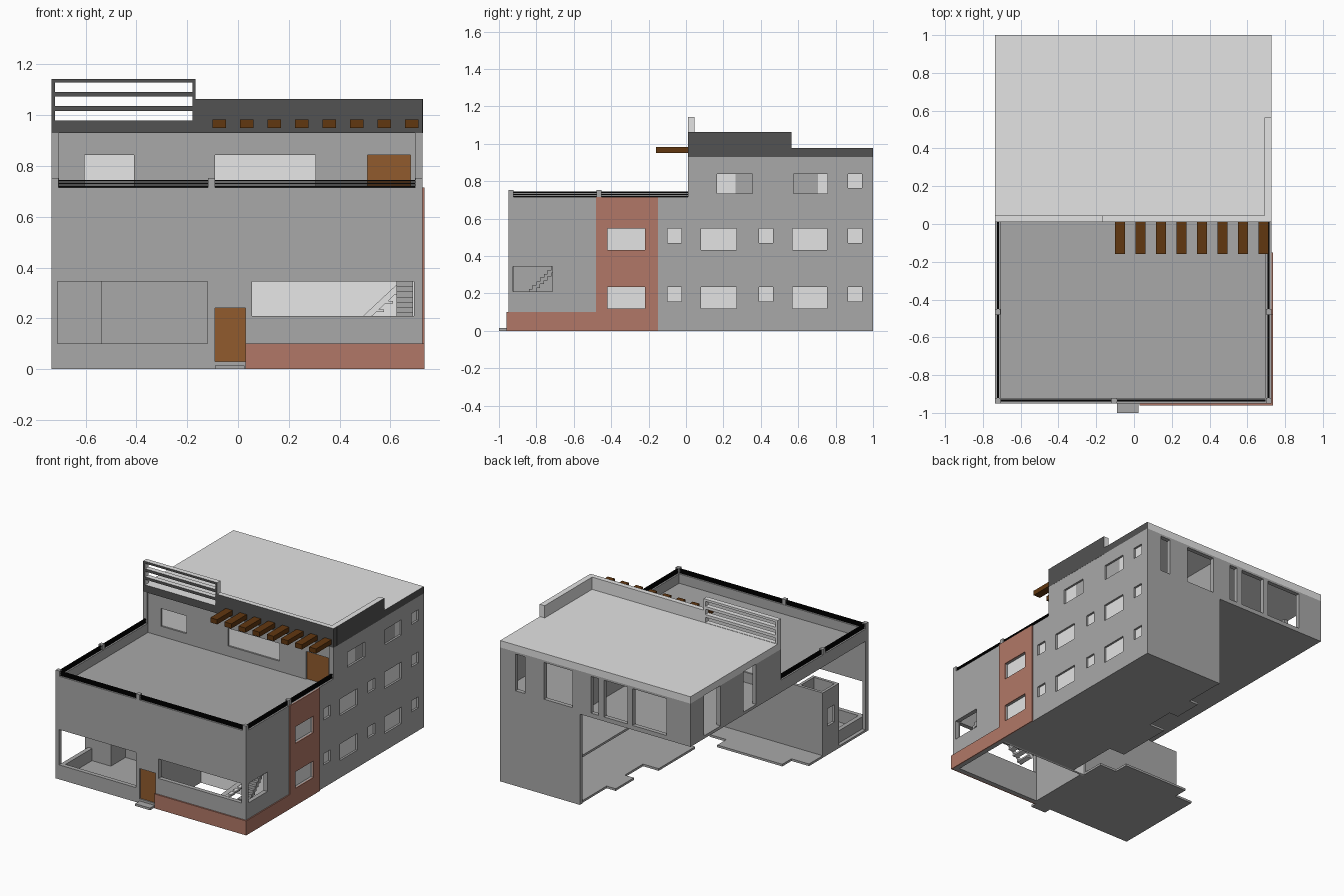
import bpy, bmesh, math
from mathutils import Matrix

if "Cube" in bpy.data.objects:
    bpy.data.objects.remove(bpy.data.objects["Cube"])


def mat(name, c):
    m = bpy.data.materials.new(name)
    m.diffuse_color = (*c, 1)
    m.use_nodes = True
    m.node_tree.nodes["Principled BSDF"].inputs["Base Color"].default_value = m.diffuse_color
    return m


WALL = mat("grey_plaster", (.395, .395, .395))
LIGHT = mat("light_grey", (.77, .77, .77))
PALE = mat("pale_glass", (.97, .97, .97))
DARK = mat("dark_fascia", (.085, .085, .085))
BRICK = mat("brick_red", (.44, .187, .135))
DOOR = mat("door_wood", (.285, .104, .026))
BEAM = mat("beam_wood", (.12, .038, .005))
BLACK = mat("black_metal", (.001, .001, .001))


def boxes(name, material, items):
    """One object from boxes given as (x0, x1, y0, y1, z0, z1)."""
    bm = bmesh.new()
    for x0, x1, y0, y1, z0, z1 in items:
        m = Matrix.Translation(((x0 + x1) / 2, (y0 + y1) / 2, (z0 + z1) / 2))
        m = m @ Matrix.Diagonal((x1 - x0, y1 - y0, z1 - z0, 1))
        bmesh.ops.create_cube(bm, size=1, matrix=m)
    me = bpy.data.meshes.new(name)
    bm.to_mesh(me)
    bm.free()
    ob = bpy.data.objects.new(name, me)
    bpy.context.collection.objects.link(ob)
    me.materials.append(material)
    return ob


def cut(ob, items):
    """Cut separate box openings out of an object."""
    cutter = boxes("cutter", WALL, items)
    md = ob.modifiers.new("openings", 'BOOLEAN')
    md.operation, md.solver, md.object = 'DIFFERENCE', 'EXACT', cutter
    bpy.context.view_layer.objects.active = ob
    bpy.ops.object.modifier_apply(modifier=md.name)
    bpy.data.objects.remove(cutter)


def dark_outside(ob, right=True):
    """Dark colour on faces turned to the street sides (front and right)."""
    ob.data.materials.append(DARK)
    for p in ob.data.polygons:
        if p.normal.y < -.5 or (right and p.normal.x > .5):
            p.material_index = 1


L, R, F, B = -.735, .727, -.95, 1.0     # outer wall limits
T = .03                                  # wall thickness
FLOOR, EAVE = .65, .93

# Right wall windows (y0, y1, z0, z1)
side = []
for base in (.12, .432):
    side += [(a, b, base, base + .115) for a, b in
             ((-.42, -.22), (.08, .27), (.57, .755))]
    side += [(a, a + .075, base + .038, base + .115) for a in (-.1, .39, .865)]
side += [(.865, .94, .765, .84)]
# Top storey windows, partly screened from inside
split = [(.165, .265, .355, .735, .84), (.705, .757, .575, .735, .84)]
top = [(min(a, c), max(b, c), z0, z1) for a, b, c, z0, z1 in split]
screens = [(.265, .355, .735, .84), (.575, .705, .735, .84)]
panes = side + [(a, b, z0, z1) for a, b, c, z0, z1 in split]
corner_window = (-.925, -.715, .21, .345)
side_cuts = [(R - .1, R + .1, *w) for w in side + top + [corner_window]]

# Right wall, tall at the back and low along the terrace
cut(boxes("right_wall_low", WALL, [(R - T, R, F, .01, 0, .715)]),
    [c for c in side_cuts if c[2] < 0])
cut(boxes("right_wall_tall", WALL, [(R - T, R, .01, B, 0, EAVE)]),
    [c for c in side_cuts if c[2] > 0])
boxes("side_window_panes", LIGHT, [(R - .022, R - .014, *w) for w in panes])
boxes("side_window_screens", WALL, [(R - .022, R - .014, *w) for w in screens])

# Brick cladding: side bay and base around the front right corner
cut(boxes("brick_bay", BRICK, [(R, .735, -.48, -.15, 0, .715)]),
    [c for c in side_cuts if -.45 < c[2] < -.2])
boxes("brick_base", BRICK, [(R, .735, -.96, -.48, 0, .1),
                            (.03, .735, -.96, F, 0, .1)])

# Front wall with porch opening, doorway and long window
front = boxes("front_wall", WALL, [(L, R - T, F, F + T, 0, .715)])
cut(front, [(-.71, -.12, -1, -.9, .1, .345),
            (-.09, .03, -1, -.9, .03, .24),
            (.055, .694, -1, -.9, .21, .345)])
boxes("front_door", DOOR, [(-.09, .03, F + .008, F + .02, .03, .24)])
boxes("front_step", WALL, [(-.09, .025, -1, F, 0, .015)])

# Terrace side parapet, left
boxes("left_parapet", WALL, [(L, L + T, F + T, .01, .63, .715)])

# Floors
boxes("upper_floor", WALL, [(L, R - .005, F + .005, B - .005, .63, FLOOR)])
boxes("middle_floor", WALL, [(.12, R - T, -.15, B - T, .315, .33)])
boxes("ground_floor", WALL, [(.12, R - .005, -.47, B - .005, 0, .015),
                             (.0, .12, -.1, .3, 0, .015),
                             (.05, .12, .5, .7, 0, .015),
                             (L, .03, F + .005, -.3, 0, .015),
                             (-.6, -.1, -.3, -.2, 0, .015)])

# Porch: low side wall, small hollow room with an opening, and back wall
boxes("porch_low_wall", WALL, [(-.71, -.68, F + T, -.63, .015, .1)])
room = boxes("porch_room", WALL, [(L, -.535, -.63, -.45, .015, .45)])
cut(room, [(L + .02, -.555, -.61, -.47, .02, .6)])
cut(room, [(L - .05, L + .05, -.58, -.5, .2, .32)])
boxes("porch_back_wall", WALL, [(-.535, .03, -.47, -.45, .015, .45)])

# Lobby partitions
boxes("lobby_side_walls", WALL, [(-.12, -.1, F + T, -.47, .015, .63),
                                 (.03, .05, F + T, -.48, 0, .63)])
boxes("stair_room_back_wall", PALE, [(.03, R - T, -.48, -.465, 0, .63)])

# Stair in the corner room: cross flight, sloping flight and handrail
boxes("stair_steps", WALL, [(.625, .69, -.84 + .02 * i, -.82 + .02 * i,
                             .19 + .02 * i, .225 + .02 * i) for i in range(7)])
boxes("stair_landing", WALL, [(.625, .69, -.9, -.84, .19, .205)])
for nm, y in (("stair_stringer_front", -.7), ("stair_stringer_back", -.6)):
    s = boxes(nm, LIGHT, [(-.2, .2, -.005, .005, -.012, .012)])
    s.location = (.5, y, .2)
    s.rotation_euler = (0, -math.radians(43), 0)
boxes("stair_treads", LIGHT, [(.36 + .035 * i, .4 + .035 * i, -.7, -.6,
                               .06 + .033 * i, .07 + .033 * i) for i in range(8)])

# Back wall: solid lower part on the right, openings on the top storey
boxes("back_wall_lower", WALL, [(.115, R - T, B - T, B, 0, .63)])
back = boxes("back_wall_upper", WALL, [(L, R - T, B - T, B, .63, EAVE)])
cut(back, [(a, b, .9, 1.1, z, .915) for a, b, z in
           ((.535, .61, .66), (.17, .39, .66), (-.03, .03, .66),
            (-.25, -.07, .66), (-.55, -.29, .66))])

# Left wall of the top storey with tall gaps
boxes("left_wall_upper", WALL, [(L, L + T, .85, B - T, .63, EAVE),
                                (L, L + T, .42, .67, .63, EAVE),
                                (L, L + T, .01, .28, .63, EAVE)])
# Top storey partitions
boxes("upper_partitions", WALL, [(.1, .12, .45, B - T, FLOOR, EAVE),
                                 (-.3, .12, .45, .47, FLOOR, EAVE),
                                 (.4, R - T, .45, .47, FLOOR, EAVE)])

# Top storey wall facing the terrace
tw = boxes("terrace_wall", WALL, [(L + T, R - T, .02, .05, FLOOR, EAVE)])
openings = [(-.605, -.41, .72, .843), (-.09, .305, .72, .843), (.51, .68, FLOOR - .01, .843)]
cut(tw, [(a, b, -.1, .1, c, d) for a, b, c, d in openings])
boxes("terrace_window_panes", PALE, [(a, b, .032, .04, c, d) for a, b, c, d in openings[:2]])
boxes("terrace_door", DOOR, [(.51, .68, .028, .04, FLOOR, .843)])

# Roof slab and raised parapets
dark_outside(boxes("roof_slab", LIGHT, [(L, R, .012, B, EAVE, .978)]))
dark_outside(boxes("roof_parapet", LIGHT, [(-.17, R, .01, .045, EAVE, 1.063),
                                           (.69, R + .001, .045, .565, EAVE, 1.063)]))
screen = boxes("slatted_screen", LIGHT, [(L, -.167, .01, .045, EAVE, 1.143)])
cut(screen, [(-.72, -.18, -.1, .2, a, b) for a, b in
             ((.98, 1.017), (1.036, 1.073), (1.092, 1.128))])
dark_outside(screen, right=False)

# Pergola beams
boxes("pergola_beams", BEAM, [(-.101 + .1085 * i, -.048 + .1085 * i, -.16, .012, .95, .983)
                              for i in range(8)])

# Terrace railing bars and posts
bars = []
for z in (.716, .727, .738):
    z1 = z + .007
    bars += [(L + .025, -.118, F + .01, F + .02, z, z1),
             (-.09, R - .03, F + .01, F + .02, z, z1),
             (L + .01, L + .02, F + .025, .01, z, z1),
             (R - .02, R - .01, F + .025, .01, z, z1)]
boxes("railing_bars", BLACK, bars)
posts = [(L + .014, F + .014), (R - .014, F + .014), (-.104, F + .014),
         (L + .014, -.465), (R - .014, -.465)]
boxes("railing_posts", WALL, [(x - .014, x + .014, y - .014, y + .014, .712, .752)
                              for x, y in posts])
